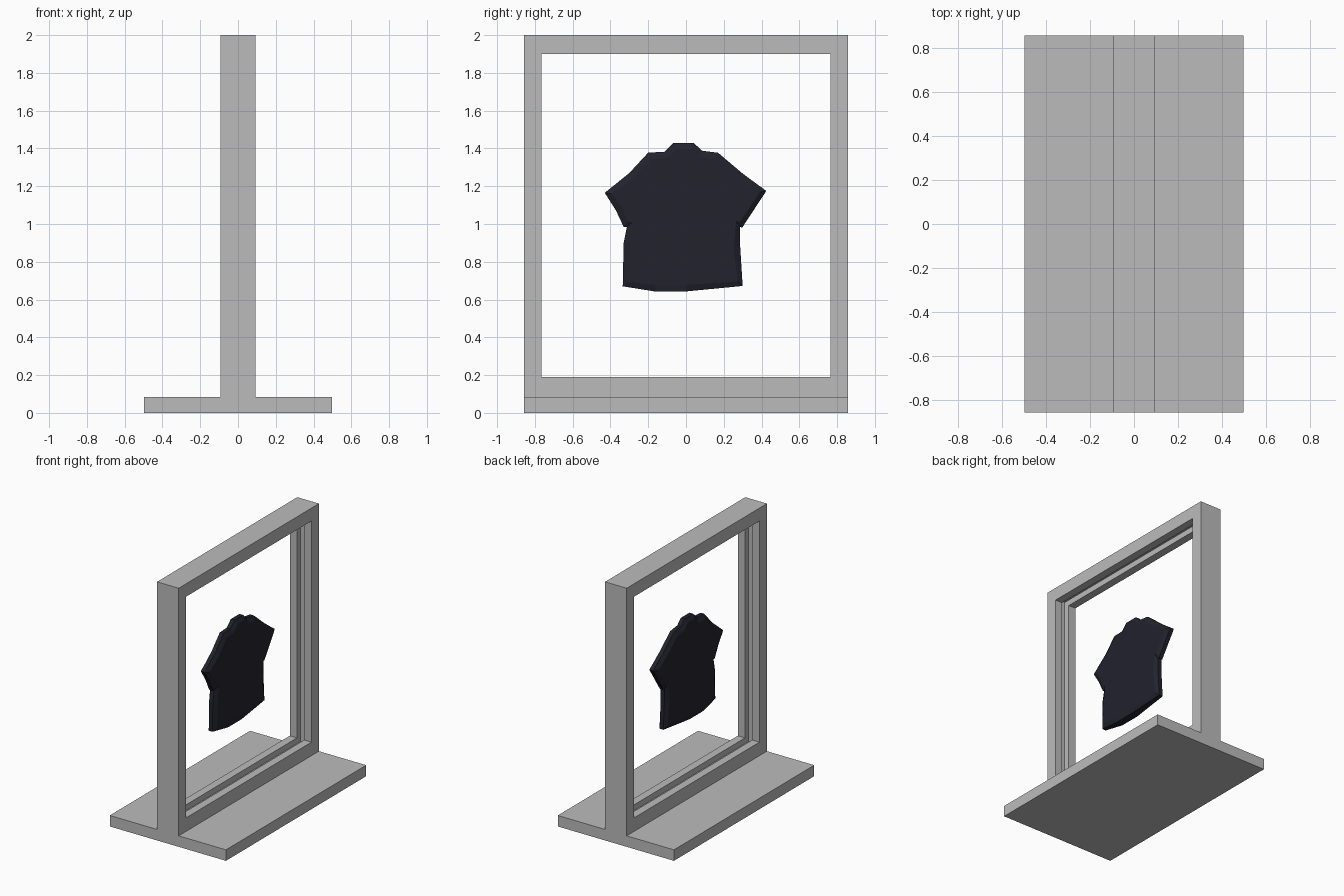
import bpy, bmesh

if "Cube" in bpy.data.objects:
    bpy.data.objects.remove(bpy.data.objects["Cube"])


def material(name, rgb):
    m = bpy.data.materials.new(name)
    m.diffuse_color = (*rgb, 1)
    m.use_nodes = True
    m.node_tree.nodes["Principled BSDF"].inputs["Base Color"].default_value = m.diffuse_color
    return m


grey = material("grey", (0.5, 0.5, 0.5))
navy = material("dark navy", (0.016, 0.016, 0.027))


def finish(bm, name, mat):
    bmesh.ops.recalc_face_normals(bm, faces=bm.faces)
    me = bpy.data.meshes.new(name)
    bm.to_mesh(me)
    bm.free()
    me.materials.append(mat)
    ob = bpy.data.objects.new(name, me)
    bpy.context.collection.objects.link(ob)
    return ob


# Flat base plate
bm = bmesh.new()
bmesh.ops.create_cube(bm, size=1)
for v in bm.verts:
    v.co = (v.co.x * 0.994, v.co.y * 1.714, (v.co.z + 0.5) * 0.085)
finish(bm, "base_plate", grey)

# Upright frame: cross-section swept round a rectangle, groove along the inside
OUTER = (0.857, 0.085, 2.0)   # half width, bottom, top
INNER = (0.765, 0.19, 1.9)
HX, GX, GD = 0.0925, 0.031, 0.045
GROOVE = (INNER[0] + GD, INNER[1] - GD, INNER[2] + GD)
profile = [(-HX, OUTER), (HX, OUTER), (HX, INNER), (GX, INNER),
           (GX, GROOVE), (-GX, GROOVE), (-GX, INNER), (-HX, INNER)]
bm = bmesh.new()
rings = []
for x, (w, lo, hi) in profile:
    rings.append([bm.verts.new((x, y, z))
                  for y, z in ((-w, lo), (w, lo), (w, hi), (-w, hi))])
for i, a in enumerate(rings):
    b = rings[(i + 1) % len(rings)]
    for j in range(4):
        k = (j + 1) % 4
        bm.faces.new((a[j], a[k], b[k], b[j]))
finish(bm, "display_frame", grey)

# Hanging shirt: outline extruded, with the front and back bulged out
outline = [(-0.43, 1.165), (-0.30, 1.27), (-0.20, 1.378), (-0.115, 1.382),
           (-0.065, 1.43), (0.04, 1.43), (0.085, 1.388), (0.17, 1.377),
           (0.30, 1.267), (0.425, 1.175), (0.297, 0.98), (0.285, 0.985),
           (0.287, 0.88), (0.30, 0.672), (0.0, 0.643), (-0.165, 0.643),
           (-0.335, 0.67), (-0.33, 0.9), (-0.313, 0.985), (-0.33, 0.985),
           (-0.37, 1.07)]
bm = bmesh.new()
T = 0.016
back = bm.faces.new([bm.verts.new((-T, y, z)) for y, z in outline])
ext = bmesh.ops.extrude_face_region(bm, geom=[back], use_keep_orig=True)
front = [g for g in ext["geom"] if isinstance(g, bmesh.types.BMFace)][0]
for v in front.verts:
    v.co.x = T
bmesh.ops.recalc_face_normals(bm, faces=bm.faces)
bmesh.ops.inset_individual(bm, faces=[back, front], thickness=0.035, depth=0.018)
# lower hem hangs fuller in the middle than at the sides
for v in bm.verts:
    if v.co.z < 0.66:
        v.co.x *= 1.9
bmesh.ops.triangulate(bm, faces=[f for f in bm.faces if len(f.verts) > 4])
finish(bm, "shirt", navy)
